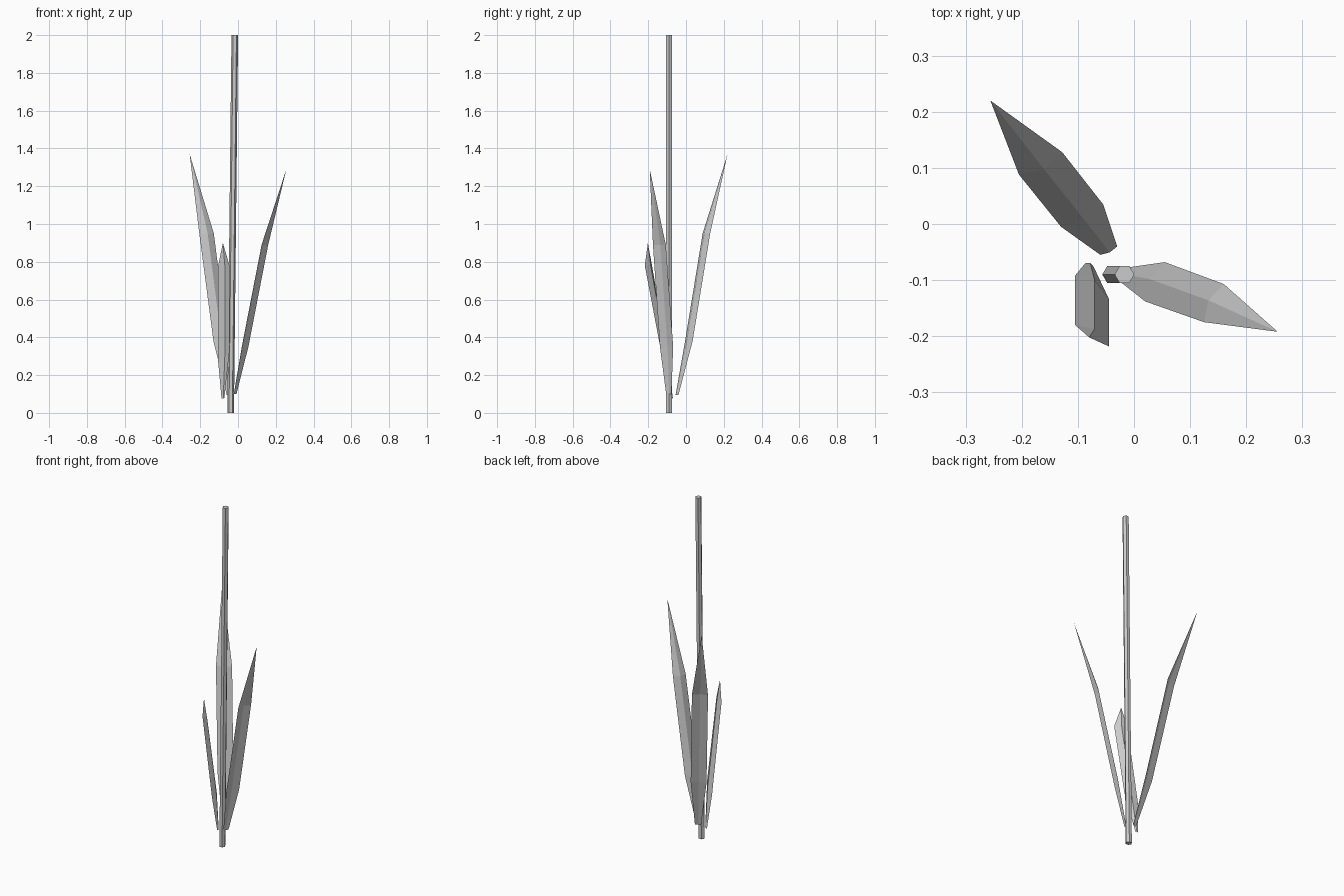
import bpy, bmesh
from mathutils import Vector

if "Cube" in bpy.data.objects:
    bpy.data.objects.remove(bpy.data.objects["Cube"])


def make_object(name, bm):
    bmesh.ops.recalc_face_normals(bm, faces=bm.faces)
    mesh = bpy.data.meshes.new(name)
    bm.to_mesh(mesh)
    bm.free()
    obj = bpy.data.objects.new(name, mesh)
    bpy.context.collection.objects.link(obj)


def leaf(name, pairs, tip, inward):
    """Folded blade: left/right edge pairs, a midrib between them, and a tip."""
    bm = bmesh.new()
    rows = []
    for i, (left, right) in enumerate(pairs):
        left, right = Vector(left), Vector(right)
        mid = (left + right) / 2 + Vector(inward) * (0.3, 1, 1)[i]
        rows.append([bm.verts.new(p) for p in (left, mid, right)])
    end = bm.verts.new(tip)
    for a, b in zip(rows, rows[1:]):
        for j in range(2):
            bm.faces.new((a[j], a[j + 1], b[j + 1], b[j]))
    for j in range(2):
        bm.faces.new((rows[-1][j], rows[-1][j + 1], end))
    make_object(name, bm)


# Leaning six-sided stem
bm = bmesh.new()
bmesh.ops.create_cone(bm, cap_ends=True, segments=6, radius1=0.0175,
                      radius2=0.0175, depth=2)
for v in bm.verts:
    x, y = v.co.x, v.co.y
    v.co = (y - 0.028 + 0.011 * v.co.z, x - 0.09, v.co.z + 1)
make_object("stem", bm)

# Three leaves fanning out around the stem
leaf("tall_leaf",
     [((-0.06, -0.055, 0.095), (-0.03, -0.04, 0.095)),
      ((-0.13, -0.005, 0.38), (-0.055, 0.035, 0.38)),
      ((-0.205, 0.088, 0.95), (-0.128, 0.128, 0.95))],
     (-0.256, 0.22, 1.37), (0.006, -0.01, 0))
leaf("side_leaf",
     [((-0.022, -0.105, 0.1), (-0.008, -0.077, 0.1)),
      ((0.02, -0.138, 0.35), (0.055, -0.068, 0.35)),
      ((0.125, -0.175, 0.89), (0.16, -0.107, 0.89))],
     (0.256, -0.192, 1.29), (-0.01, 0.005, 0))
leaf("short_leaf",
     [((-0.087, -0.07, 0.075), (-0.072, -0.076, 0.08)),
      ((-0.105, -0.092, 0.27), (-0.045, -0.133, 0.33)),
      ((-0.105, -0.18, 0.78), (-0.045, -0.218, 0.78))],
     (-0.08, -0.202, 0.9), (0.005, 0.012, 0))
